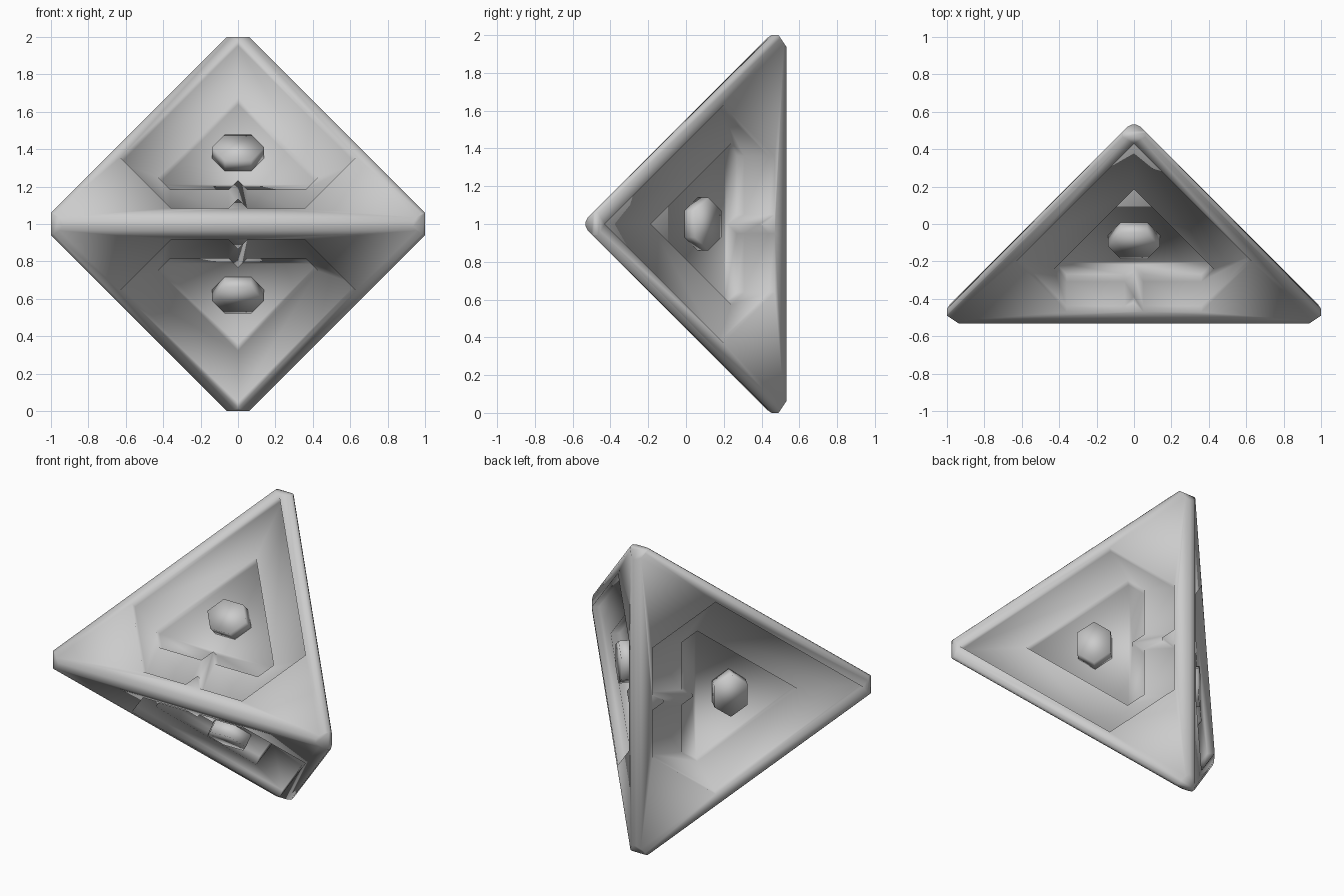
import bpy, bmesh, math
from mathutils import Vector

cube = bpy.data.objects.get("Cube")
if cube:
    bpy.data.objects.remove(cube, do_unlink=True)

grey = bpy.data.materials.new("matte_grey")
grey.use_nodes = True
grey.diffuse_color = (0.6, 0.6, 0.6, 1)
grey.node_tree.nodes["Principled BSDF"].inputs["Base Color"].default_value = (0.6, 0.6, 0.6, 1)

A = 1.1       # half length of the two long edges
H = 0.555     # half depth
RIM, FLOOR, POST_TOP = 0.045, 0.10, 0.02
S = math.sqrt(0.5)


def panel_point(x, t, depth):
    """Point on the upper front face: sideways, up the face, sunk inwards."""
    return Vector((x, t - H + depth * S, 1 + t - depth * S))


# The four faces are copies of the upper front one
SIDES = {
    "front_upper": lambda p: p,
    "front_lower": lambda p: Vector((p.x, p.y, 2 - p.z)),
    "back_left": lambda p: Vector((p.z - 1, -p.y, p.x + 1)),
    "back_right": lambda p: Vector((1 - p.z, -p.y, p.x + 1)),
}


def outline(apex, spread, base, notch):
    """Notched triangle with clipped base corners."""
    half = [((apex + spread) / 2, (apex - spread) / 2), (base + spread, base), (notch, base)]
    return [(0, apex)] + half + [(0, base + notch)] + [(-x, t) for x, t in reversed(half)]


OUTER = outline(0.985, 0.275, 0.085, 0.05)
INNER = outline(0.71, 0.145, 0.215, 0.05)
HEXAGON = [(0.14 * math.cos(math.radians(k * 60)),
            0.423 + 0.081 * math.sin(math.radians(k * 60))) for k in range(6)]


def ring(bm, side, points, depth):
    return [bm.verts.new(side(panel_point(x, t, depth))) for x, t in points]


def bridge(bm, a, b):
    for i in range(len(a)):
        j = (i + 1) % len(a)
        bm.faces.new((a[i], a[j], b[j], b[i]))


def finish(bm, name):
    bmesh.ops.recalc_face_normals(bm, faces=bm.faces)
    for f in bm.faces:
        f.smooth = True
    mesh = bpy.data.meshes.new(name)
    bm.to_mesh(mesh)
    bm.free()
    mesh.materials.append(grey)
    obj = bpy.data.objects.new(name, mesh)
    bpy.context.collection.objects.link(obj)
    return obj


# Body: four-sided solid with rounded edges
bm = bmesh.new()
v = [bm.verts.new(c) for c in ((A, -H, 1), (-A, -H, 1), (0, H, 1 + A), (0, H, 1 - A))]
for skip in range(4):
    bm.faces.new([v[i] for i in range(4) if i != skip])
bmesh.ops.recalc_face_normals(bm, faces=bm.faces)
bmesh.ops.bevel(bm, geom=bm.edges[:], offset=0.05, segments=3, profile=0.5, affect='EDGES')

# Clipped tips
for s in (1, -1):
    for co, no in (((s, 0, 1), (s, 0, 0)), ((s * 0.97, -0.51, 1), (s * 0.55, -0.83, 0)),
                   ((0, 0, 1 + s), (0, 0, s)), ((0, 0.51, 1 + s * 0.97), (0, 0.83, s * 0.55))):
        bmesh.ops.bisect_plane(bm, geom=bm.verts[:] + bm.edges[:] + bm.faces[:],
                               plane_co=co, plane_no=no, clear_outer=True)
        bmesh.ops.holes_fill(bm, edges=[e for e in bm.edges if e.is_boundary], sides=0)

# Stepped recesses sunk into each face
for side in SIDES.values():
    centre = side(panel_point(0, 0.4, 0))
    normal = (side(panel_point(0, 0.4, -1)) - centre).normalized()
    bm.normal_update()
    face = max((f for f in bm.faces if f.normal.dot(normal) > 0.99), key=lambda f: f.calc_area())
    border = list(face.edges)
    bmesh.ops.delete(bm, geom=[face], context='FACES_ONLY')
    top = ring(bm, side, OUTER, 0)
    rim = [bm.edges.new((top[i], top[i - 1])) for i in range(len(top))]
    bmesh.ops.triangle_fill(bm, edges=border + rim, use_beauty=True, normal=normal)
    ledge = ring(bm, side, OUTER, RIM)
    lip = ring(bm, side, INNER, RIM)
    floor = ring(bm, side, INNER, FLOOR)
    for a, b in ((top, ledge), (ledge, lip), (lip, floor)):
        bridge(bm, a, b)
    bm.faces.new(floor)
finish(bm, "body")

# Six-sided stud in the middle of each recess
for name, side in SIDES.items():
    bm = bmesh.new()
    foot = ring(bm, side, HEXAGON, FLOOR + 0.01)
    head = ring(bm, side, HEXAGON, POST_TOP)
    bridge(bm, foot, head)
    bm.faces.new(foot)
    bm.faces.new(head)
    finish(bm, name + "_stud")
